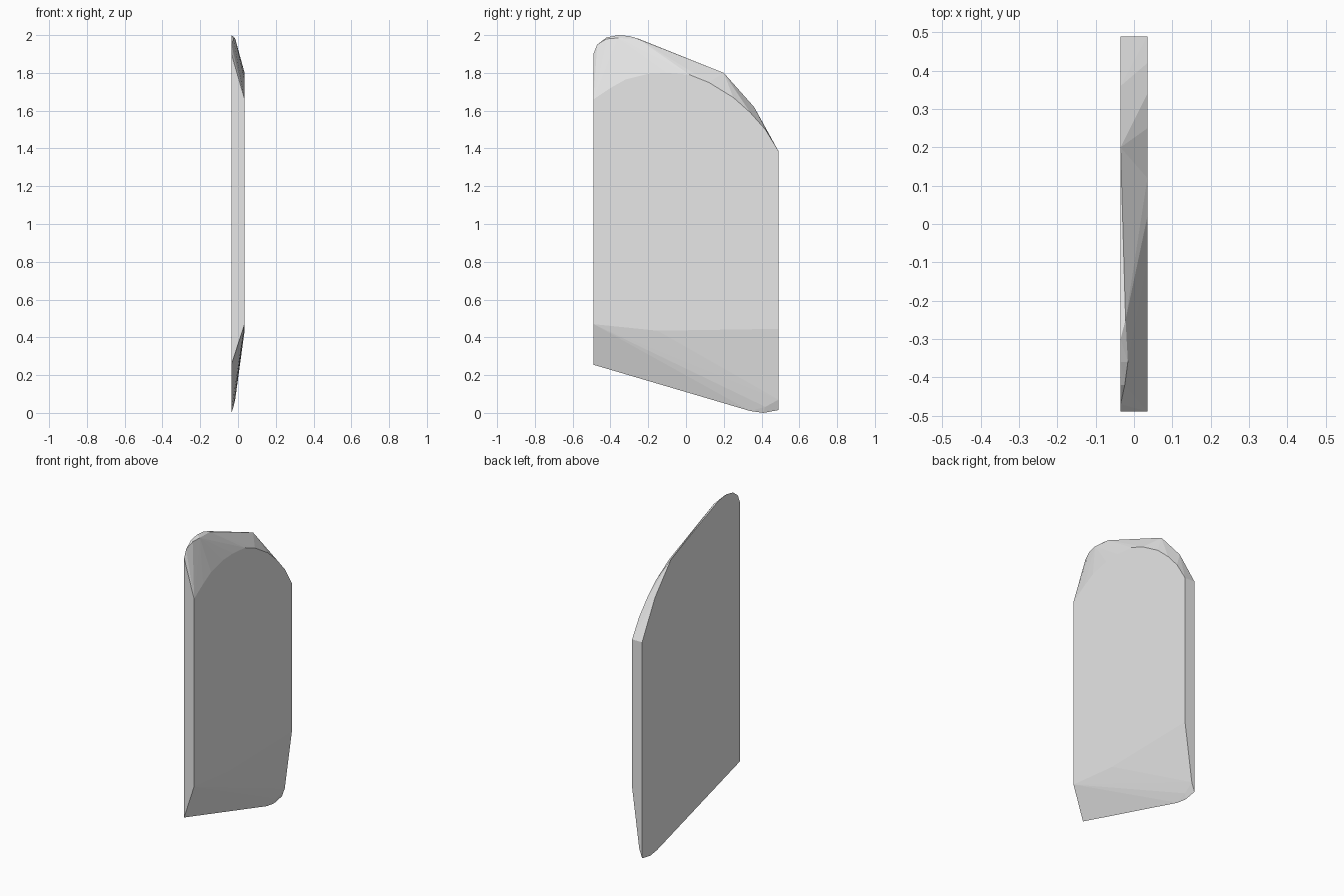
import bpy
import bmesh

cube = bpy.data.objects.get("Cube")
if cube:
    bpy.data.objects.remove(cube, do_unlink=True)

HALF = 0.035   # half thickness of the slab
EDGE = 0.49    # half depth of the slab

# Full outline of the flat side, as (y, z)
flat_outline = [
    (-EDGE, 0.255), (0.34, 0.01), (0.41, 0.0), (EDGE, 0.015),
    (EDGE, 1.385), (0.41, 1.53), (0.36, 1.62), (0.2, 1.8),
    (-0.25, 1.98), (-0.3, 1.995), (-0.36, 2.0), (-0.42, 1.988),
    (-0.47, 1.95), (-EDGE, 1.9),
]

# Smaller outline of the bevelled side
bevel_outline = [
    (-EDGE, 0.47), (-0.15, 0.435), (EDGE, 0.445),
    (EDGE, 1.385), (0.42, 1.5), (0.34, 1.59), (0.25, 1.67),
    (0.12, 1.75), (0.02, 1.79), (-0.1, 1.8), (-0.2, 1.795),
    (-0.32, 1.765), (-0.4, 1.72), (-EDGE, 1.66),
]

# Ridge points between the two sides, as (x, y, z)
ridge = [
    (-0.022, -0.25, 1.978), (-0.016, -0.36, 1.985), (-0.024, -0.42, 1.98),
    (-0.015, EDGE, 0.07), (-0.024, 0.42, 0.032),
]

points = [(-HALF, y, z) for y, z in flat_outline]
points += [(HALF, y, z) for y, z in bevel_outline]
points += ridge

# The slab is the convex skin around its outlines
bm = bmesh.new()
for p in points:
    bm.verts.new(p)
bmesh.ops.convex_hull(bm, input=bm.verts[:])
loose = [v for v in bm.verts if not v.link_faces]
bmesh.ops.delete(bm, geom=loose, context="VERTS")
bmesh.ops.dissolve_limit(bm, angle_limit=0.005, verts=bm.verts[:], edges=bm.edges[:])
bmesh.ops.recalc_face_normals(bm, faces=bm.faces[:])

mesh = bpy.data.meshes.new("bevelled_slab")
bm.to_mesh(mesh)
bm.free()
slab = bpy.data.objects.new("bevelled_slab", mesh)
bpy.context.collection.objects.link(slab)

# Plain grey surface
grey = bpy.data.materials.new("light_grey")
grey.use_nodes = True
colour = (0.8, 0.8, 0.8, 1.0)
grey.diffuse_color = colour
for node in grey.node_tree.nodes:
    if node.type == "BSDF_PRINCIPLED":
        node.inputs["Base Color"].default_value = colour
mesh.materials.append(grey)
